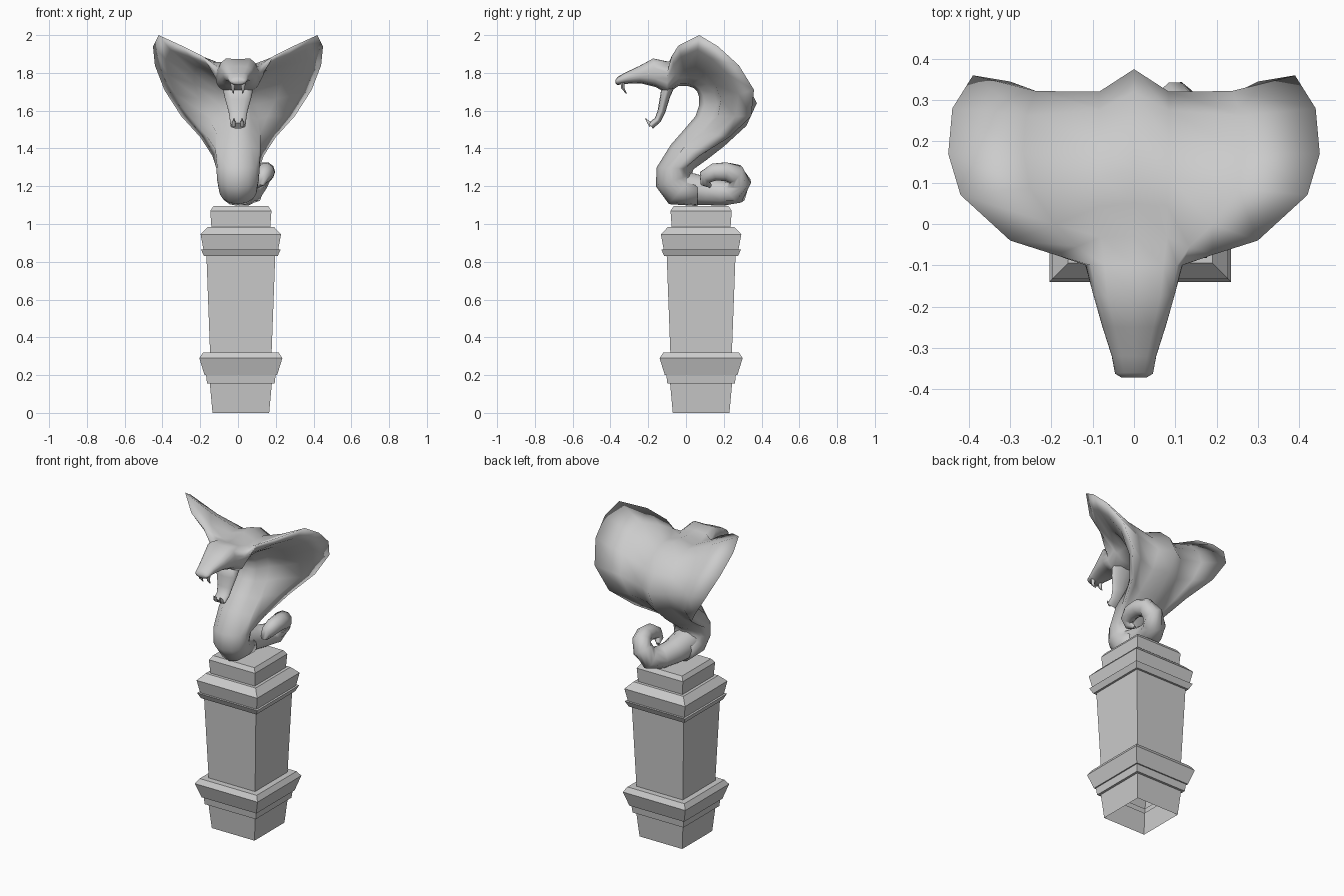
import bpy, bmesh, math
from mathutils import Vector

cube = bpy.data.objects.get("Cube")
if cube:
    bpy.data.objects.remove(cube)

stone = bpy.data.materials.new("grey_stone")
stone.use_nodes = True
stone.diffuse_color = (0.6, 0.6, 0.6, 1)
stone.node_tree.nodes["Principled BSDF"].inputs["Base Color"].default_value = (0.6, 0.6, 0.6, 1)


def loft(name, rings, cap_start=True, angle=60):
    """Skin a list of equal-sized closed rings; smooth below the given edge angle."""
    bm = bmesh.new()
    loops = [[bm.verts.new(p) for p in ring] for ring in rings]
    n = len(loops[0])
    for a, b in zip(loops, loops[1:]):
        for i in range(n):
            j = (i + 1) % n
            bm.faces.new((a[i], a[j], b[j], b[i]))
    if cap_start:
        bm.faces.new(loops[0])
    bm.faces.new(loops[-1])
    bmesh.ops.recalc_face_normals(bm, faces=bm.faces)
    mesh = bpy.data.meshes.new(name)
    bm.to_mesh(mesh)
    bm.free()
    mesh.materials.append(stone)
    obj = bpy.data.objects.new(name, mesh)
    bpy.context.collection.objects.link(obj)
    if angle:
        bpy.ops.object.select_all(action='DESELECT')
        obj.select_set(True)
        bpy.context.view_layer.objects.active = obj
        bpy.ops.object.shade_smooth_by_angle(angle=math.radians(angle))


def body_ring(dorsal, ventral, width, rim=None, square=1):
    """Mirrored cross-section: an oval, optionally squared, or with a thick hood wing."""
    d, v = Vector((0, *dorsal)), Vector((0, *ventral))
    mid, up = (d + v) / 2, (d - v) / 2

    def oval(deg):
        c, s = math.cos(math.radians(deg)), math.sin(math.radians(deg))
        return mid + up * math.copysign(abs(c) ** square, c) + Vector((width * s ** square, 0, 0))

    if rim:
        edge = Vector(rim)
        wing = oval(50).lerp(edge, 0.5) - up * 0.12
        under = v.lerp(edge, 0.4)
        under.x = max(edge.x * 0.52, width)
        lip = v.lerp(edge, 0.72)
        lip.x = max(edge.x * 0.85, width)
        half = [d, oval(50), wing, edge, lip, under, oval(112), oval(145), v]
    else:
        half = [oval(a) for a in (0, 32, 60, 80, 93, 107, 125, 150, 180)]
        half[0] = d - up * (1 - square) * 0.5  # shallow groove between the brows
    return half + [Vector((-p.x, p.y, p.z)) for p in half[-2:0:-1]]


def tube(name, path, sides=10):
    """Round tapered tube through (x, y, z, radius) points."""
    pts = [Vector(p[:3]) for p in path]
    rings = []
    for i, p in enumerate(pts):
        t = (pts[min(i + 1, len(pts) - 1)] - pts[max(i - 1, 0)]).normalized()
        side = Vector((1, 0, 0))
        side = (side - t * side.dot(t)).normalized()
        up = t.cross(side)
        rings.append([p + path[i][3] * (side * math.cos(a) + up * math.sin(a))
                      for a in (k * math.tau / sides for k in range(sides))])
    loft(name, rings)


# Square pedestal: (height, half width), hollow underneath
steps = [(0, .15), (.155, .164), (.155, .179), (.2, .184), (.2, .192), (.29, .22),
         (.32, .2), (.32, .163), (.83, .182), (.83, .195), (.865, .211),
         (.865, .198), (.945, .213), (.985, .175), (.985, .156), (1.07, .162), (1.095, .145)]
loft("pedestal", [[(.015 + sx * h, .08 + sy * h, z) for sx, sy in ((-1, -1), (1, -1), (1, 1), (-1, 1))]
                  for z, h in steps], cap_start=False, angle=0)

# Rearing body, flared hood and upper head: dorsal (y, z), ventral (y, z), half width, hood rim
body = [
    ((.06, 1.24), (.06, 1.095), .09),
    ((.03, 1.25), (-.09, 1.105), .10),
    ((.03, 1.26), (-.16, 1.20), .11),
    ((.04, 1.29), (-.155, 1.30), .115),
    ((.11, 1.34), (-.08, 1.42), .12, (.135, .07, 1.36)),
    ((.20, 1.41), (-.01, 1.50), .12, (.20, .23, 1.46)),
    ((.32, 1.52), (.05, 1.57), .115, (.30, .345, 1.57)),
    ((.375, 1.64), (.07, 1.63), .11, (.39, .36, 1.71)),
    ((.32, 1.75), (.07, 1.67), .11, (.44, .28, 1.84)),
    ((.23, 1.83), (.06, 1.70), .11, (.45, .17, 1.94)),
    ((.13, 1.87), (.04, 1.72), .11, (.42, .07, 2.0)),
    ((.05, 1.87), (.01, 1.73), .105, (.30, -.04, 1.945)),
    ((-.03, 1.86), (-.04, 1.73), .105, (.19, -.075, 1.89)),
    ((-.10, 1.87), (-.10, 1.69), .118, None, .8),
    ((-.175, 1.885), (-.16, 1.725), .1, None, .7),
    ((-.25, 1.84), (-.24, 1.745), .078, None, .8),
    ((-.32, 1.805), (-.32, 1.742), .054, None, .85),
    ((-.36, 1.78), (-.365, 1.735), .046),
    ((-.372, 1.765), (-.372, 1.745), .03),
]
loft("snake_body", [body_ring(*s) for s in body], angle=170)

# Hanging lower jaw
jaw = [((-.13, 1.72), (-.05, 1.75), .085), ((-.14, 1.66), (-.085, 1.67), .07),
       ((-.15, 1.60), (-.11, 1.59), .05), ((-.165, 1.56), (-.135, 1.54), .043),
       ((-.20, 1.535), (-.175, 1.505), .04)]
loft("lower_jaw", [body_ring(*s) for s in jaw])

# Tail curling up behind the body
tube("tail", [(0, -.07, 1.2, .09), (.0, .03, 1.185, .088), (.01, .12, 1.172, .076),
              (.035, .2, 1.163, .069), (.07, .265, 1.172, .067), (.1, .285, 1.222, .061),
              (.13, .26, 1.265, .056), (.145, .21, 1.277, .052), (.146, .15, 1.275, .048),
              (.135, .105, 1.25, .04), (.12, .1, 1.22, .026), (.105, .13, 1.2, .01)])

# Paired fangs
for side, s in (("left", 1), ("right", -1)):
    tube(side + "_upper_fang", [(s * .027, -.335, 1.755, .014), (s * .027, -.335, 1.72, .01),
                                (s * .025, -.315, 1.69, .002)], 6)
    tube(side + "_lower_fang", [(s * .022, -.185, 1.52, .011), (s * .022, -.2, 1.54, .009),
                                (s * .021, -.215, 1.56, .002)], 6)
